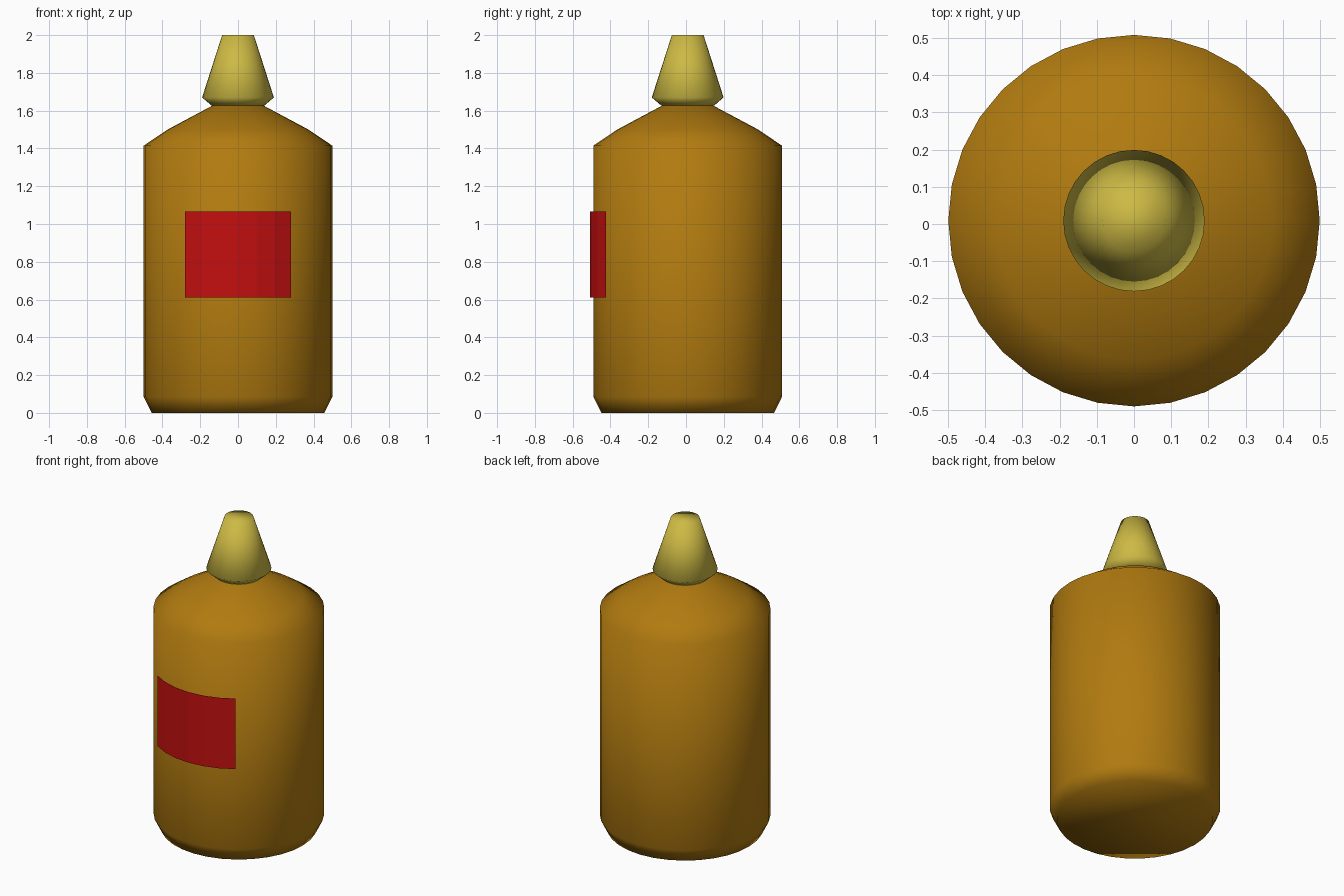
import bpy, bmesh, math

if "Cube" in bpy.data.objects:
    bpy.data.objects.remove(bpy.data.objects["Cube"])

SEGMENTS = 32
CENTRE_Y = 0.009


def material(name, color):
    m = bpy.data.materials.new(name)
    m.diffuse_color = (*color, 1.0)
    m.use_nodes = True
    m.node_tree.nodes["Principled BSDF"].inputs["Base Color"].default_value = m.diffuse_color
    return m


def finish(name, bm, mat, smooth):
    mesh = bpy.data.meshes.new(name)
    for f in bm.faces:
        f.smooth = smooth
    bm.to_mesh(mesh)
    bm.free()
    mesh.materials.append(mat)
    obj = bpy.data.objects.new(name, mesh)
    bpy.context.collection.objects.link(obj)
    return obj


def ring_point(radius, step, z, y=CENTRE_Y):
    # Step 0 points to the front
    a = -math.pi / 2 + 2 * math.pi * step / SEGMENTS
    return (radius * math.cos(a), y + radius * math.sin(a), z)


def turned(name, profile, mat):
    """Closed round solid from a (radius, height) profile, bottom to top."""
    bm = bmesh.new()
    rings = [[bm.verts.new(ring_point(r, i, z)) for i in range(SEGMENTS)]
             for r, z in profile]
    for low, high in zip(rings, rings[1:]):
        for i in range(SEGMENTS):
            j = (i + 1) % SEGMENTS
            bm.faces.new((low[i], low[j], high[j], high[i]))
    bm.faces.new(rings[0][::-1])
    bm.faces.new(rings[-1])
    return finish(name, bm, mat, True)


amber = material("amber_brown", (0.44, 0.197, 0.005))
yellow = material("pale_yellow", (0.61, 0.49, 0.058))
red = material("label_red", (0.55, 0.005, 0.005))

# Bottle body with bevelled foot and sloping shoulder
turned("bottle_body", [(0.457, 0.0), (0.499, 0.085), (0.499, 1.415),
                       (0.373, 1.50), (0.135, 1.627)], amber)

# Tapered nozzle cap
turned("nozzle_cap", [(0.14, 1.627), (0.19, 1.67), (0.084, 2.0)], yellow)

# Curved label sheet, just in front of the body
bm = bmesh.new()
columns = [[bm.verts.new(ring_point(0.503, i, z, CENTRE_Y - 0.014))
            for z in (0.61, 1.065)] for i in range(-3, 4)]
for a, b in zip(columns, columns[1:]):
    bm.faces.new((a[0], b[0], b[1], a[1]))
finish("front_label", bm, red, False)
